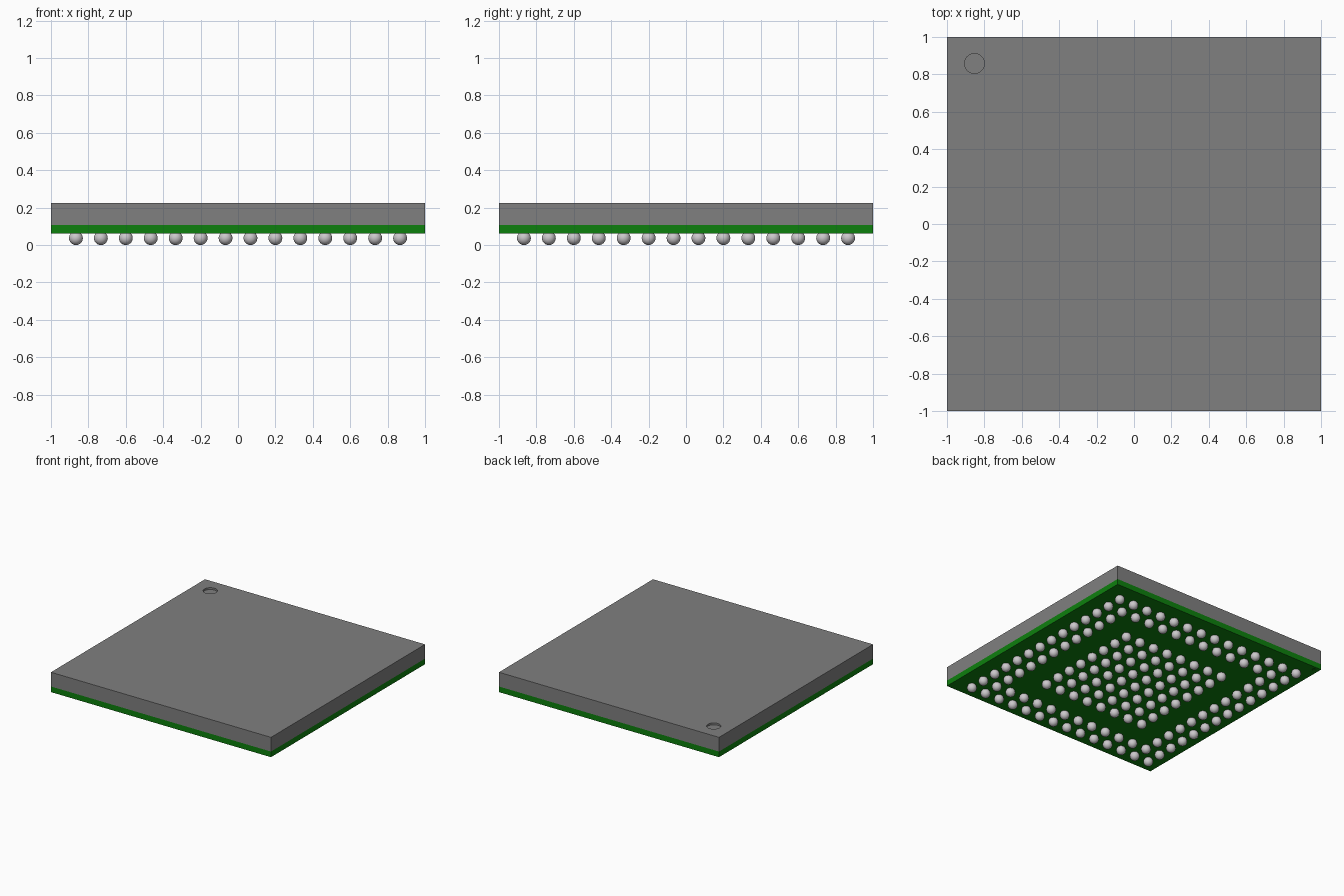
import bpy
import bmesh
from mathutils import Matrix

default = bpy.data.objects.get("Cube")
if default:
    bpy.data.objects.remove(default, do_unlink=True)


def material(name, rgb, roughness=0.6):
    m = bpy.data.materials.new(name)
    m.use_nodes = True
    m.diffuse_color = (*rgb, 1)
    bsdf = m.node_tree.nodes["Principled BSDF"]
    bsdf.inputs["Base Color"].default_value = (*rgb, 1)
    bsdf.inputs["Roughness"].default_value = roughness
    return m


GREY = material("moulding grey", (0.214, 0.214, 0.214))
GREEN = material("board green", (0.004, 0.216, 0.004))
SILVER = material("solder silver", (0.60, 0.58, 0.60), 0.4)


def finish(name, bm, mat):
    mesh = bpy.data.meshes.new(name)
    bm.to_mesh(mesh)
    bm.free()
    mesh.materials.append(mat)
    obj = bpy.data.objects.new(name, mesh)
    bpy.context.collection.objects.link(obj)
    return obj


def slab(name, z0, z1, mat):
    """Square plate two units wide between two heights."""
    bm = bmesh.new()
    bmesh.ops.create_cube(bm, size=1, matrix=Matrix.Translation((0, 0, (z0 + z1) / 2))
                          @ Matrix.Diagonal((2, 2, z1 - z0, 1)))
    return finish(name, bm, mat)


def round_recess(obj, x, y, z, radius, depth, mat):
    """Sink a shallow round pocket centred on a surface at height z."""
    bm = bmesh.new()
    bmesh.ops.create_cone(bm, cap_ends=True, segments=40, radius1=radius, radius2=radius,
                          depth=2 * depth, matrix=Matrix.Translation((x, y, z)))
    cutter = finish("recess_cutter", bm, mat)
    cutter.hide_render = True
    mod = obj.modifiers.new("recess", 'BOOLEAN')
    mod.operation = 'DIFFERENCE'
    mod.solver = 'EXACT'
    mod.object = cutter
    bpy.context.view_layer.objects.active = obj
    bpy.ops.object.modifier_apply(modifier=mod.name)
    bpy.data.objects.remove(cutter, do_unlink=True)


BOARD_BOTTOM, BOARD_TOP, TOP = 0.062, 0.108, 0.225

# Moulded package top with its corner dimple
package = slab("package_body", BOARD_TOP, TOP, GREY)
round_recess(package, -0.853, 0.858, TOP, 0.053, 0.015, GREY)

# Green substrate with a tiny corner mark underneath
substrate = slab("substrate", BOARD_BOTTOM, BOARD_TOP, GREEN)
round_recess(substrate, -0.96, 0.965, BOARD_BOTTOM, 0.014, 0.006, GREEN)

# Solder balls: 14 x 14 grid with the third ring from the edge left empty
COUNT, PITCH, RADIUS = 14, 0.1333, 0.037
bm = bmesh.new()
for i in range(COUNT):
    for j in range(COUNT):
        ring = min(i, j, COUNT - 1 - i, COUNT - 1 - j)
        if ring == 2:
            continue
        x, y = ((k - (COUNT - 1) / 2) * PITCH for k in (i, j))
        bmesh.ops.create_uvsphere(bm, u_segments=20, v_segments=12, radius=RADIUS,
                                  matrix=Matrix.Translation((x, y, RADIUS)))
for face in bm.faces:
    face.smooth = True
finish("solder_balls", bm, SILVER)
